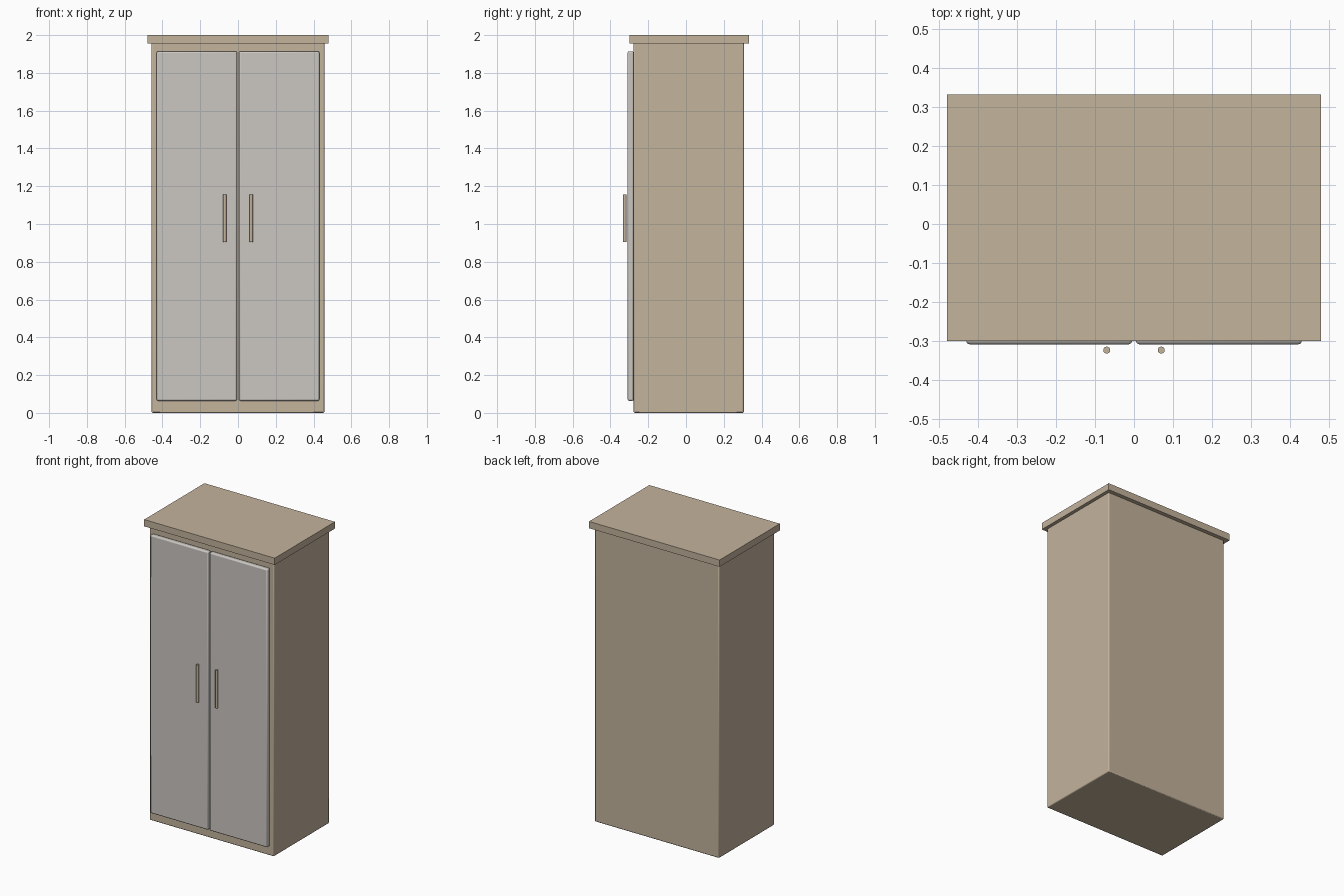
import bpy

if "Cube" in bpy.data.objects:
    bpy.data.objects.remove(bpy.data.objects["Cube"])


def material(name, color):
    m = bpy.data.materials.new(name)
    m.diffuse_color = (*color, 1)
    m.use_nodes = True
    m.node_tree.nodes["Principled BSDF"].inputs["Base Color"].default_value = m.diffuse_color
    return m


wood = material("tan_wood", (0.552, 0.451, 0.332))
panel = material("pale_grey", (0.597, 0.571, 0.539))


def box(name, lo, hi, mat, bevel=0.0):
    bpy.ops.mesh.primitive_cube_add(
        size=1, location=[(a + b) / 2 for a, b in zip(lo, hi)])
    ob = bpy.context.object
    ob.name = name
    ob.scale = [b - a for a, b in zip(lo, hi)]
    bpy.ops.object.transform_apply(location=False, rotation=False, scale=True)
    ob.data.materials.append(mat)
    if bevel:
        mod = ob.modifiers.new("Bevel", 'BEVEL')
        mod.width = bevel
        mod.segments = 2
        bpy.ops.object.shade_smooth_by_angle()
    return ob


# Carcass and overhanging top board
box("cabinet_body", (-0.457, -0.277, 0), (0.457, 0.306, 1.962), wood, 0.006)
box("top_board", (-0.48, -0.30, 1.955), (0.48, 0.333, 2.0), wood)

# Doors and handles, one per side
for side, s in (("left", -1), ("right", 1)):
    xs = sorted((s * 0.005, s * 0.431))
    box(side + "_door", (xs[0], -0.309, 0.064), (xs[1], -0.277, 1.914), panel, 0.008)
    bpy.ops.mesh.primitive_cylinder_add(
        vertices=20, radius=0.009, depth=0.25, location=(s * 0.07, -0.324, 1.03))
    handle = bpy.context.object
    handle.name = side + "_handle"
    handle.data.materials.append(wood)
    bpy.ops.object.shade_smooth_by_angle()
